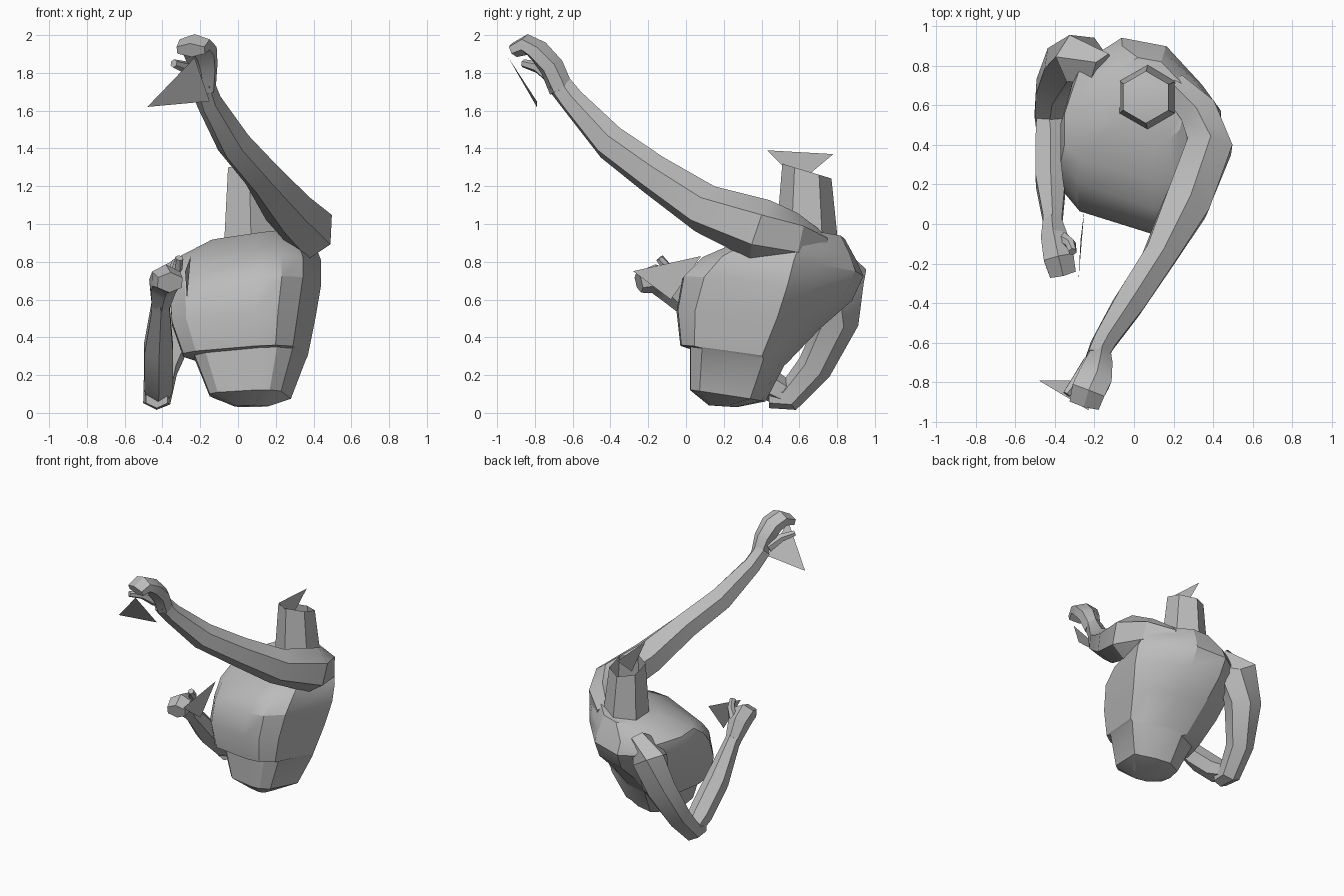
import bpy, bmesh, math
from mathutils import Vector

default = bpy.data.objects.get("Cube")
if default:
    bpy.data.objects.remove(default)

grey = bpy.data.materials.new("plain grey")
grey.use_nodes = True
colour = (0.5, 0.5, 0.5, 1)
grey.diffuse_color = colour
grey.node_tree.nodes["Principled BSDF"].inputs["Base Color"].default_value = colour


def finish(bm, name, smooth=True):
    """Turn a bmesh into a named grey object."""
    mesh = bpy.data.meshes.new(name)
    if smooth:
        bmesh.ops.recalc_face_normals(bm, faces=bm.faces)
    bm.to_mesh(mesh)
    bm.free()
    mesh.materials.append(grey)
    obj = bpy.data.objects.new(name, mesh)
    bpy.context.collection.objects.link(obj)
    if smooth:
        bpy.ops.object.select_all(action="DESELECT")
        obj.select_set(True)
        bpy.context.view_layer.objects.active = obj
        bpy.ops.object.shade_smooth_by_angle(angle=math.radians(28))


def loft(name, rings, cap_end=True):
    """Skin a list of rings that all have the same number of points."""
    bm = bmesh.new()
    loops = [[bm.verts.new(p) for p in ring] for ring in rings]
    count = len(loops[0])
    for low, high in zip(loops, loops[1:]):
        for i in range(count):
            j = (i + 1) % count
            bm.faces.new((low[i], low[j], high[j], high[i]))
    bm.faces.new(loops[0][::-1])
    if cap_end:
        bm.faces.new(loops[-1])
    finish(bm, name)


def limb(name, sections, reference=(0, 0, 1), sides=6):
    """Tube along sections of (x, y, z, half width, half height)."""
    centres = [Vector(s[:3]) for s in sections]
    rings = []
    for i, (c, s) in enumerate(zip(centres, sections)):
        before = centres[max(i - 1, 0)]
        after = centres[min(i + 1, len(centres) - 1)]
        along = (after - before).normalized()
        side = along.cross(Vector(reference)).normalized()
        up = side.cross(along)
        ring = []
        for k in range(sides):
            a = math.tau * (k + 0.5) / sides
            ring.append(c + side * math.cos(a) * s[3] * 1.1 + up * math.sin(a) * s[4] * 1.1)
        rings.append(ring)
    loft(name, rings)


def triangle(name, *points):
    bm = bmesh.new()
    bm.faces.new([bm.verts.new(p) for p in points])
    finish(bm, name, smooth=False)


def torso_ring(x0, x1, y0, y1, z0, z1, turn):
    """Turned outline in a box; turn is how far back the left side is widest."""
    outline = [(0, .27), (.1, .15), (.58, 0), (.74, .01), (.88, .13), (1, turn),
               (.88, turn * .5 + .44), (.66, .95), (.38, 1), (.1, .83), (0, .5)]
    ring = []
    for u, v in outline:
        x, z = x0 + (x1 - x0) * u, z0 + (z1 - z0) * v
        ring.append((x, y0 + (y1 - y0) * v, z + .14 * x * z))
    return ring


# Torso: left x, right x, front y, back y, front z, back z, turn
levels = [
    (-.02, .16, .12, .27, .04, .03, .6),
    (-.15, .28, .02, .42, .12, .06, .8),
    (-.23, .36, .02, .52, .34, .25, .78),
    (-.29, .37, -.03, .54, .35, .27, .76),
    (-.35, .41, -.05, .71, .53, .45, .7),
    (-.36, .44, -.02, .88, .70, .60, .62),
    (-.37, .44, .08, .94, .80, .73, .57),
    (-.35, .41, .22, .90, .86, .82, .56),
    (-.14, .28, .42, .84, .94, .92, .56),
]
loft("torso", [torso_ring(*level) for level in levels])

# Neck: open six-sided tube with a loose flap on top
neck = []
for cx, cy, cz, r, slope in [(.07, .64, .9, .165, 0), (.06, .64, 1.28, .13, -.3)]:
    neck.append([(cx + r * math.cos(a), cy + r * math.sin(a), cz + slope * r * math.sin(a))
                 for a in (math.tau * k / 6 + .52 for k in range(6))])
loft("neck", neck, cap_end=False)
triangle("neck_flap", (.05, .43, 1.39), (.05, .78, 1.37), (.05, .6, 1.22))

# Raised left arm
limb("left_arm", [
    (.20, .70, .88, .07, .08),
    (.33, .56, .92, .10, .13),
    (.38, .39, .97, .12, .15),
    (.265, .10, 1.08, .12, .12),
    (.125, -.17, 1.26, .085, .10),
    (-.025, -.40, 1.43, .08, .09),
    (-.155, -.60, 1.65, .06, .065),
    (-.19, -.68, 1.75, .055, .06),
])
limb("left_hand", [
    (-.17, -.66, 1.71, .05, .06),
    (-.18, -.71, 1.83, .07, .06),
    (-.20, -.78, 1.915, .09, .055),
    (-.23, -.84, 1.95, .09, .05),
    (-.25, -.91, 1.92, .08, .035),
])
limb("left_thumb", [
    (-.22, -.70, 1.77, .04, .04),
    (-.28, -.78, 1.83, .03, .03),
    (-.34, -.86, 1.85, .02, .02),
])
triangle("left_blade", (-.48, -.79, 1.62), (-.23, -.94, 1.88), (-.15, -.79, 1.65))

# Bent right arm
limb("right_upper_arm", [
    (-.16, .75, .78, .13, .08),
    (-.27, .83, .70, .14, .12),
    (-.33, .81, .50, .125, .10),
    (-.41, .68, .24, .09, .085),
    (-.43, .54, .08, .075, .07),
    (-.43, .44, .08, .06, .05),
], reference=(0, 1, -1))
limb("right_forearm", [
    (-.43, .56, .08, .06, .06),
    (-.42, .42, .16, .08, .08),
    (-.42, .22, .34, .08, .08),
    (-.41, .02, .56, .05, .06),
    (-.41, -.04, .62, .05, .06),
])
limb("right_hand", [
    (-.41, .0, .58, .05, .06),
    (-.40, -.08, .67, .07, .08),
    (-.38, -.17, .71, .08, .07),
    (-.36, -.25, .69, .07, .05),
])
limb("right_thumb", [
    (-.36, -.07, .70, .03, .03),
    (-.32, -.10, .77, .025, .025),
    (-.31, -.14, .82, .02, .02),
])
triangle("right_blade", (-.28, -.28, .75), (-.25, .08, .83), (-.27, -.08, .6))
